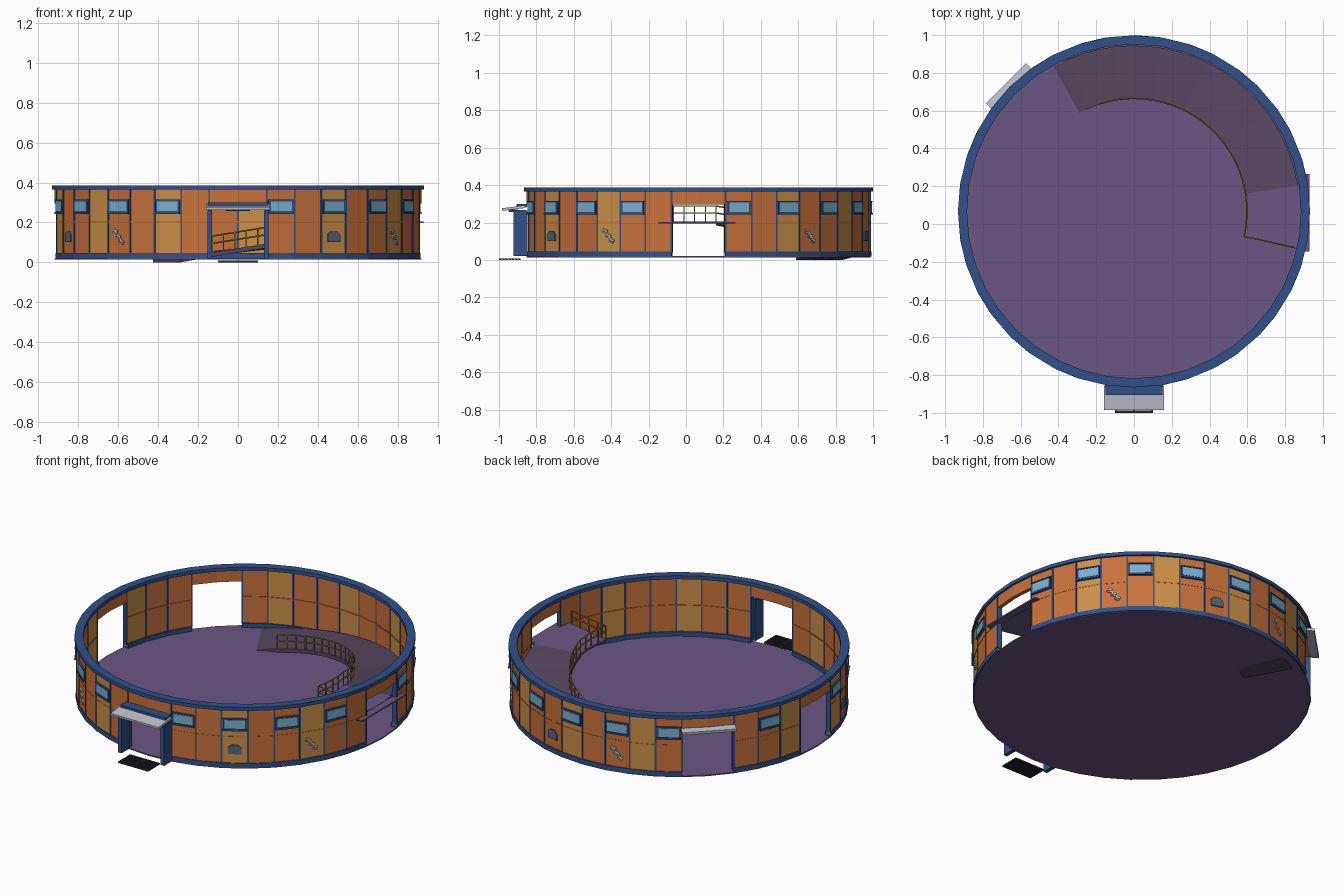
import bpy, bmesh, math
from mathutils import Matrix, Vector

if "Cube" in bpy.data.objects:
    bpy.data.objects.remove(bpy.data.objects["Cube"])

CY, N = 0.067, 40                      # ring centre and number of wall panels
STEP = 360 / N
AP = 0.92 * math.cos(math.radians(STEP / 2))   # outer wall face distance


def material(name, r, g, b):
    m = bpy.data.materials.new(name)
    m.diffuse_color = [((c / 255 + 0.055) / 1.055) ** 2.4 for c in (r, g, b)] + [1]
    m.use_nodes = True
    m.node_tree.nodes["Principled BSDF"].inputs["Base Color"].default_value = m.diffuse_color
    return m


ORANGE = material("orange_panel", 200, 113, 60)
OCHRE = material("ochre_panel", 203, 143, 72)
NAVY = material("navy_trim", 50, 80, 136)
GLASS = material("blue_glass", 125, 175, 205)
GREY = material("light_grey", 190, 194, 206)
DARK = material("dark_grate", 38, 42, 54)
GOLD = material("gold_rail", 158, 128, 42)
PURPLE = material("purple_floor", 106, 86, 131)
RAMP = material("dark_ramp", 86, 70, 96)
VENT = material("slate_vent", 86, 100, 118)


def make(name, bm, mat):
    bmesh.ops.recalc_face_normals(bm, faces=bm.faces)
    me = bpy.data.meshes.new(name)
    bm.to_mesh(me)
    bm.free()
    me.materials.append(mat)
    ob = bpy.data.objects.new(name, me)
    bpy.context.collection.objects.link(ob)
    return ob


def pt(t, r, z):
    """Point at angle t (degrees, from the front, counter-clockwise)."""
    a = math.radians(t)
    return Vector((r * math.sin(a), CY - r * math.cos(a), z))


def wedge(bm, t0, t1, r0, r1, z0, z1, rise=0):
    """Straight sided ring segment, optionally climbing by rise."""
    v = [bm.verts.new(pt(t, r, z + (rise if t == t1 else 0)))
         for t in (t0, t1) for r in (r0, r1) for z in (z0, z1)]
    for f in ((0, 1, 3, 2), (4, 6, 7, 5), (0, 4, 5, 1), (2, 3, 7, 6), (1, 5, 7, 3), (0, 2, 6, 4)):
        bm.faces.new([v[k] for k in f])


def box(bm, t, u, d, z, size, roll=0, tilt=0):
    """Box facing outward at angle t: u sideways, d outward from the centre."""
    m = (Matrix.Translation((0, CY, 0)) @ Matrix.Rotation(math.radians(t), 4, 'Z')
         @ Matrix.Translation((u, -d, z)) @ Matrix.Rotation(math.radians(roll), 4, 'Y')
         @ Matrix.Rotation(math.radians(tilt), 4, 'X') @ Matrix.Diagonal((*size, 1)))
    bmesh.ops.create_cube(bm, size=1, matrix=m)


DOORS = {39, 0, 9, 10, 24, 25, 29, 30}

# wall panels, lintels over the doorways, and the middle seam
walls = {False: bmesh.new(), True: bmesh.new()}
seam = bmesh.new()
for i in range(N):
    a, b = i * STEP, (i + 1) * STEP
    ochre = i not in DOORS and (i % 3 == 0 if i < 10 else i % 3 == 1)
    wedge(walls[ochre], a, b, 0.897, 0.92, 0.295 if i in DOORS else 0.03, 0.37)
    if i not in DOORS:
        wedge(seam, a, b, 0.893, 0.9215, 0.2, 0.206)
make("orange_wall_panels", walls[False], ORANGE)
make("ochre_wall_panels", walls[True], OCHRE)
make("wall_middle_seam", seam, ORANGE)

# top ring, bottom ring and vertical seam strips
top, base, strips = bmesh.new(), bmesh.new(), bmesh.new()
for i in range(N):
    a, b = i * STEP, (i + 1) * STEP
    wedge(top, a, b, 0.884, 0.932, 0.365, 0.386)
    if i not in DOORS:
        wedge(base, a, b, 0.888, 0.925, 0.018, 0.046)
    if not (i in DOORS and (i - 1) % N in DOORS):
        box(strips, a, 0, 0.9085, 0.205, (0.009, 0.028, 0.33))
make("top_ring", top, NAVY)
make("bottom_ring", base, NAVY)
make("panel_seam_strips", strips, NAVY)

# floor disc
bm = bmesh.new()
bmesh.ops.create_cone(bm, cap_ends=True, cap_tris=True, segments=N, radius1=0.92, radius2=0.92,
                      depth=0.007, matrix=Matrix.Translation((0, CY, 0.0165)))
make("floor", bm, PURPLE)

# windows on every other panel
frames, panes = bmesh.new(), bmesh.new()
for i in range(1, N, 2):
    if i in DOORS:
        continue
    t = (i + 0.5) * STEP
    box(frames, t, 0, AP + 0.002, 0.279, (0.13, 0.012, 0.07))
    box(frames, t, 0, AP + 0.005, 0.247, (0.132, 0.016, 0.01))
    box(frames, t, 0, AP + 0.004, 0.313, (0.132, 0.014, 0.006))
    box(panes, t, 0, AP + 0.006, 0.281, (0.112, 0.007, 0.05))
make("window_frames", frames, NAVY)
make("window_panes", panes, GLASS)

# diagonal slotted vents
bm = bmesh.new()
for i in (6, 14, 21, 35):
    t = (i + 0.5) * STEP
    for k in (-1, 0, 1):
        box(bm, t, 0.021 * k, AP + 0.003, 0.132 - 0.026 * k, (0.028, 0.008, 0.011), 20)
        box(bm, t, 0.021 * k - 0.006, AP + 0.003, 0.132 - 0.026 * k - 0.011, (0.028, 0.008, 0.007), 20)
    box(bm, t, 0, AP + 0.002, 0.13, (0.075, 0.006, 0.008), 51)
make("diagonal_vents", bm, GREY)

# small clipped-corner hatches
bm = bmesh.new()
for i in (3, 18, 32):
    t = (i + 0.5) * STEP
    out = pt(t, 1, 0) - pt(t, 0, 0)
    side = Vector((-out.y, out.x, 0))
    prof = [(-0.036, -0.027), (0.036, -0.027), (0.036, 0.008), (0.018, 0.027), (-0.02, 0.027), (-0.036, 0.014)]
    vs = [bm.verts.new(pt(t, AP - 0.002, 0.128 + z) + side * u) for u, z in prof]
    f = bm.faces.new(vs)
    ext = bmesh.ops.extrude_face_region(bm, geom=[f])
    bmesh.ops.translate(bm, verts=[v for v in ext["geom"] if isinstance(v, bmesh.types.BMVert)],
                        vec=out * 0.009)
make("wall_hatches", bm, VENT)

# front porch: pillars, beam, canopy, lamp and step grate
bm = bmesh.new()
for s in (-1, 1):
    box(bm, 0, s * 0.142, 0.952, 0.14, (0.024, 0.075, 0.24))
    box(bm, 0, s * 0.142, 0.965, 0.262, (0.016, 0.09, 0.012))
box(bm, 0, 0, 0.945, 0.292, (0.3, 0.055, 0.016))
make("porch_frame", bm, NAVY)
bm = bmesh.new()
box(bm, 0, 0, 0.988, 0.277, (0.32, 0.125, 0.014), 0, 7)
make("porch_canopy", bm, GREY)
bm = bmesh.new()
box(bm, 0, 0, 0.99, 0.264, (0.12, 0.05, 0.012))
make("porch_lamp", bm, DARK)
bm = bmesh.new()
for k in range(7):
    box(bm, 0, 0, 0.957 + k * 0.0173, 0.004, (0.2, 0.011, 0.008))
for s in (-1, 0, 1):
    box(bm, 0, s * 0.096, 1.009, 0.004, (0.008, 0.115, 0.006))
make("step_grate", bm, DARK)

# rear awning over the back left doorway
bm = bmesh.new()
box(bm, 225, 0, 0.935, 0.298, (0.3, 0.045, 0.016), 0, 8)
make("rear_awning", bm, GREY)

# curved ramp climbing to a flat landing
T0, T1, T2, SEG = 209, 99, 77, 20
dt, dz = (T1 - T0) / SEG, 0.184 / SEG
bm = bmesh.new()
for k in range(SEG):
    wedge(bm, T0 + k * dt, T0 + (k + 1) * dt, 0.595, 0.878, k * dz, 0.022 + k * dz, dz)
bmesh.ops.remove_doubles(bm, verts=bm.verts, dist=0.0005)
make("curved_ramp", bm, RAMP)
bm = bmesh.new()
for k in range(4):
    w = (T2 - T1) / 4
    wedge(bm, T1 + k * w, T1 + (k + 1) * w, 0.595, 0.89, 0.194, 0.206)
box(bm, 90, -0.008, 0.908, 0.2, (0.41, 0.044, 0.008))
make("landing", bm, PURPLE)


# railing along the inner edge and the end of the landing
def height(t):
    return 0.022 + 0.184 * min(1, (T0 - t) / (T0 - T1))


path = [(198 - 5.5 * k, 0.598) for k in range(23)] + [(T2 + 0.3, r) for r in (0.66, 0.73, 0.8, 0.868)]
for name, h in (("top_rail", 0.082), ("middle_rail", 0.045)):
    cu = bpy.data.curves.new(name, 'CURVE')
    cu.dimensions = '3D'
    cu.bevel_depth, cu.bevel_resolution = 0.0038, 0
    sp = cu.splines.new('POLY')
    sp.points.add(len(path) - 1)
    for p, (t, r) in zip(sp.points, path):
        p.co = (*pt(t, r, height(t) + h), 1)
    cu.materials.append(GOLD)
    bpy.context.collection.objects.link(bpy.data.objects.new(name, cu))
bm = bmesh.new()
for t, r in path:
    box(bm, t, 0, r, height(t) + 0.041, (0.006, 0.006, 0.082))
make("rail_posts", bm, GOLD)
